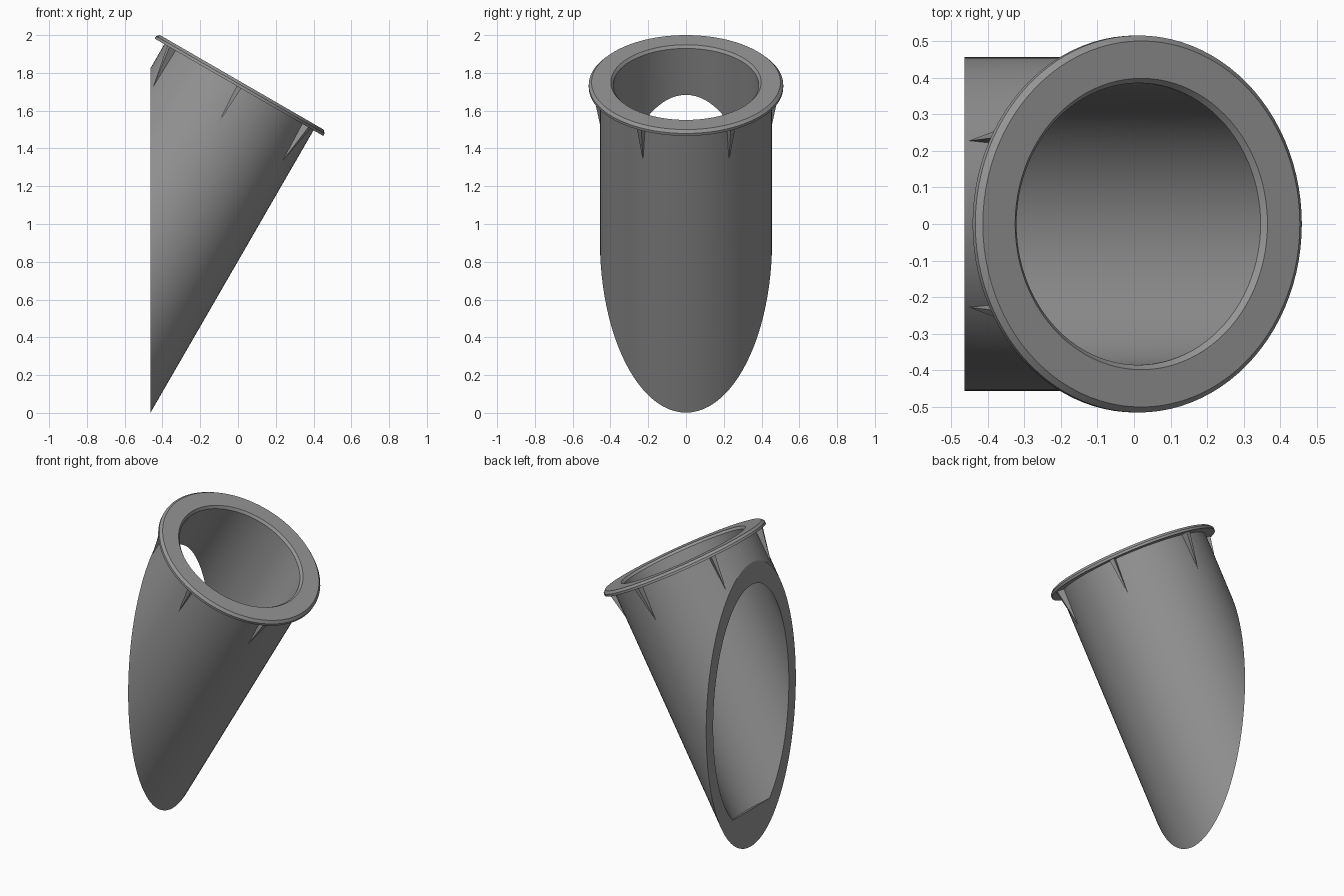
import bpy, bmesh, math
from mathutils import Matrix, Vector

if "Cube" in bpy.data.objects:
    bpy.data.objects.remove(bpy.data.objects["Cube"])

SEG = 96
TILT = Matrix.Translation((0.02, 0, 1.75)) @ Matrix.Rotation(math.radians(30), 4, 'Y')
CUT_X = -0.463          # vertical plane that slices the tube

grey = bpy.data.materials.new("plain grey")
grey.diffuse_color = (0.3, 0.3, 0.3, 1)
grey.use_nodes = True
grey.node_tree.nodes["Principled BSDF"].inputs["Base Color"].default_value = grey.diffuse_color


def finish(bm, name, angle):
    bmesh.ops.recalc_face_normals(bm, faces=bm.faces)
    mesh = bpy.data.meshes.new(name)
    bm.to_mesh(mesh)
    bm.free()
    mesh.materials.append(grey)
    ob = bpy.data.objects.new(name, mesh)
    bpy.context.collection.objects.link(ob)
    bpy.ops.object.select_all(action='DESELECT')
    ob.select_set(True)
    bpy.context.view_layer.objects.active = ob
    bpy.ops.object.shade_smooth_by_angle(angle=math.radians(angle))
    return ob


# Flanged tube with a blind bore: (radius, height along the axis)
profile = [(0, -2.4), (0.456, -2.4), (0.456, -0.03), (0.515, -0.03),
           (0.515, -0.015), (0.50, 0), (0.398, 0), (0.385, -0.015),
           (0.385, -1.549), (0, -1.549)]
bm = bmesh.new()
verts = [bm.verts.new((r, 0, h)) for r, h in profile]
edges = [bm.edges.new(pair) for pair in zip(verts, verts[1:])]
bmesh.ops.spin(bm, geom=verts + edges, cent=(0, 0, 0), axis=(0, 0, 1),
               angle=math.tau, steps=SEG, use_merge=True)
bmesh.ops.remove_doubles(bm, verts=bm.verts, dist=1e-5)
bm.transform(TILT)

# Slice off the lower left side and cap the wall, leaving the bore open
cut = bmesh.ops.bisect_plane(bm, geom=bm.verts[:] + bm.edges[:] + bm.faces[:],
                             plane_co=(CUT_X, 0, 0), plane_no=(-1, 0, 0),
                             clear_outer=True)
rim = [e for e in cut["geom_cut"] if isinstance(e, bmesh.types.BMEdge)]
bmesh.ops.triangle_fill(bm, edges=rim, use_beauty=True, normal=Vector((-1, 0, 0)))
finish(bm, "flanged_tube", 30)

# Six tapered ribs under the flange
for i in range(6):
    bm = bmesh.new()
    top = [bm.verts.new((r, y, -0.029)) for r, y in
           ((0.445, -0.014), (0.498, -0.014), (0.498, 0.014), (0.445, 0.014))]
    tip = bm.verts.new((0.454, 0, -0.264))
    bm.faces.new(top)
    for a, b in zip(top, top[1:] + top[:1]):
        bm.faces.new((a, b, tip))
    bm.transform(TILT @ Matrix.Rotation(math.radians(30 + 60 * i), 4, 'Z'))
    finish(bm, f"rib_{i + 1}", 10)
